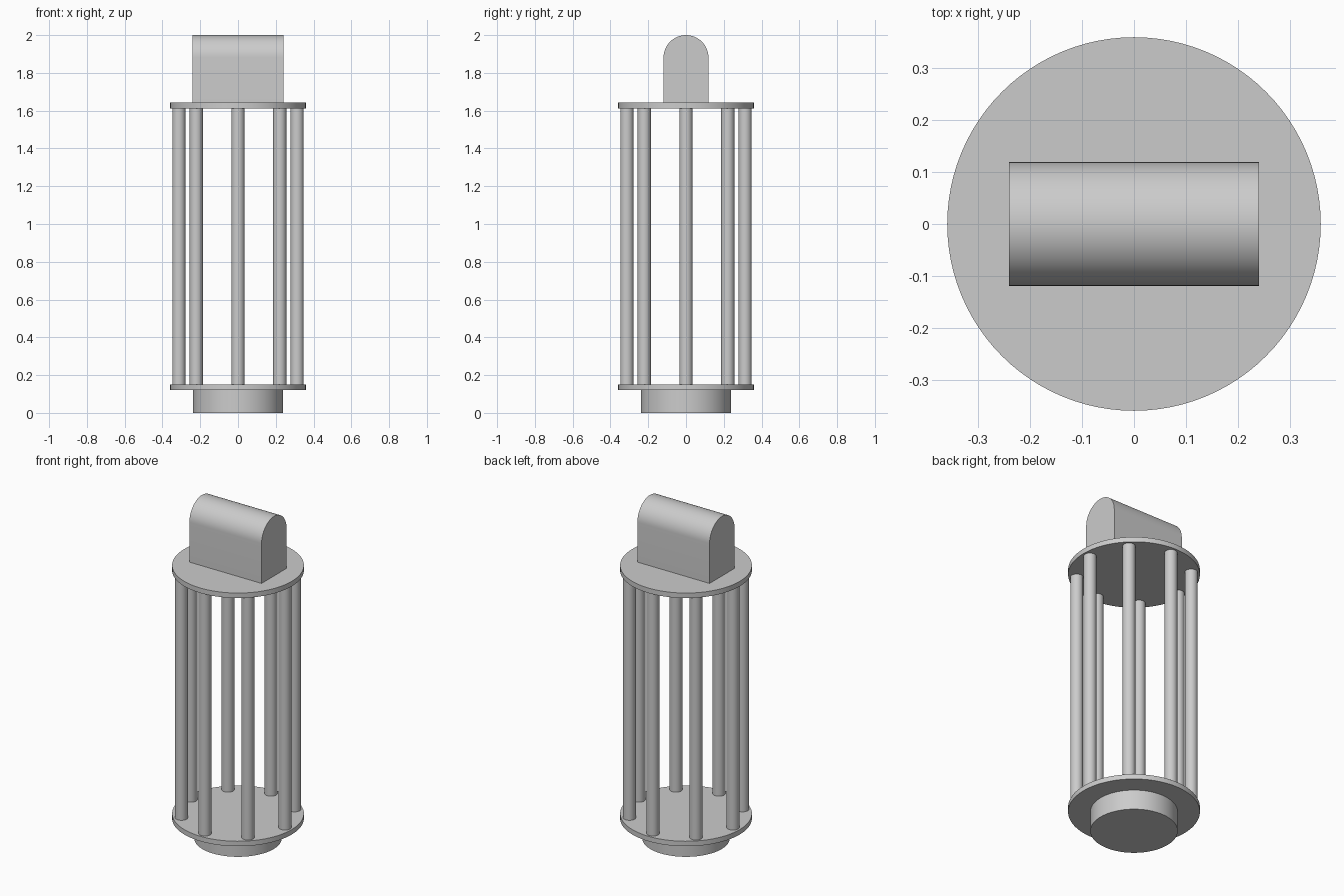
import bpy, math
from math import cos, sin, pi

default = bpy.data.objects.get("Cube")
if default:
    bpy.data.objects.remove(default, do_unlink=True)

grey = bpy.data.materials.new("plain_grey")
grey.use_nodes = True
colour = (0.6, 0.6, 0.6, 1)
grey.diffuse_color = colour
grey.node_tree.nodes["Principled BSDF"].inputs["Base Color"].default_value = colour


def finish(ob, name):
    ob.name = name
    ob.data.materials.append(grey)
    bpy.ops.object.select_all(action="DESELECT")
    ob.select_set(True)
    bpy.context.view_layer.objects.active = ob
    bpy.ops.object.shade_smooth_by_angle(angle=math.radians(30))


def cylinder(name, radius, bottom, top, x=0, y=0, sides=96):
    bpy.ops.mesh.primitive_cylinder_add(
        vertices=sides, radius=radius, depth=top - bottom,
        location=(x, y, (bottom + top) / 2))
    finish(bpy.context.object, name)


# Foot and the two round plates
cylinder("base_foot", 0.238, 0, 0.12)
cylinder("lower_plate", 0.359, 0.12, 0.15)
cylinder("upper_plate", 0.359, 1.612, 1.642)

# Ring of eight rods between the plates
for i in range(8):
    a = i * pi / 4
    cylinder(f"rod_{i + 1}", 0.035, 0.15, 1.612,
             0.313 * cos(a), 0.313 * sin(a), sides=32)

# Arched block on top: an arch profile extruded along x
half_length, radius, floor = 0.24, 0.119, 1.642
spring = 2 - radius
steps = 32
profile = [(-radius, floor), (radius, floor)]
profile += [(radius * cos(pi * i / steps), spring + radius * sin(pi * i / steps))
            for i in range(steps + 1)]
n = len(profile)
verts = [(x, y, z) for x in (-half_length, half_length) for y, z in profile]
faces = [tuple(reversed(range(n))), tuple(range(n, 2 * n))]
faces += [(i, (i + 1) % n, (i + 1) % n + n, i + n) for i in range(n)]
mesh = bpy.data.meshes.new("arched_top_block")
mesh.from_pydata(verts, [], faces)
mesh.update()
block = bpy.data.objects.new("arched_top_block", mesh)
bpy.context.collection.objects.link(block)
finish(block, "arched_top_block")
